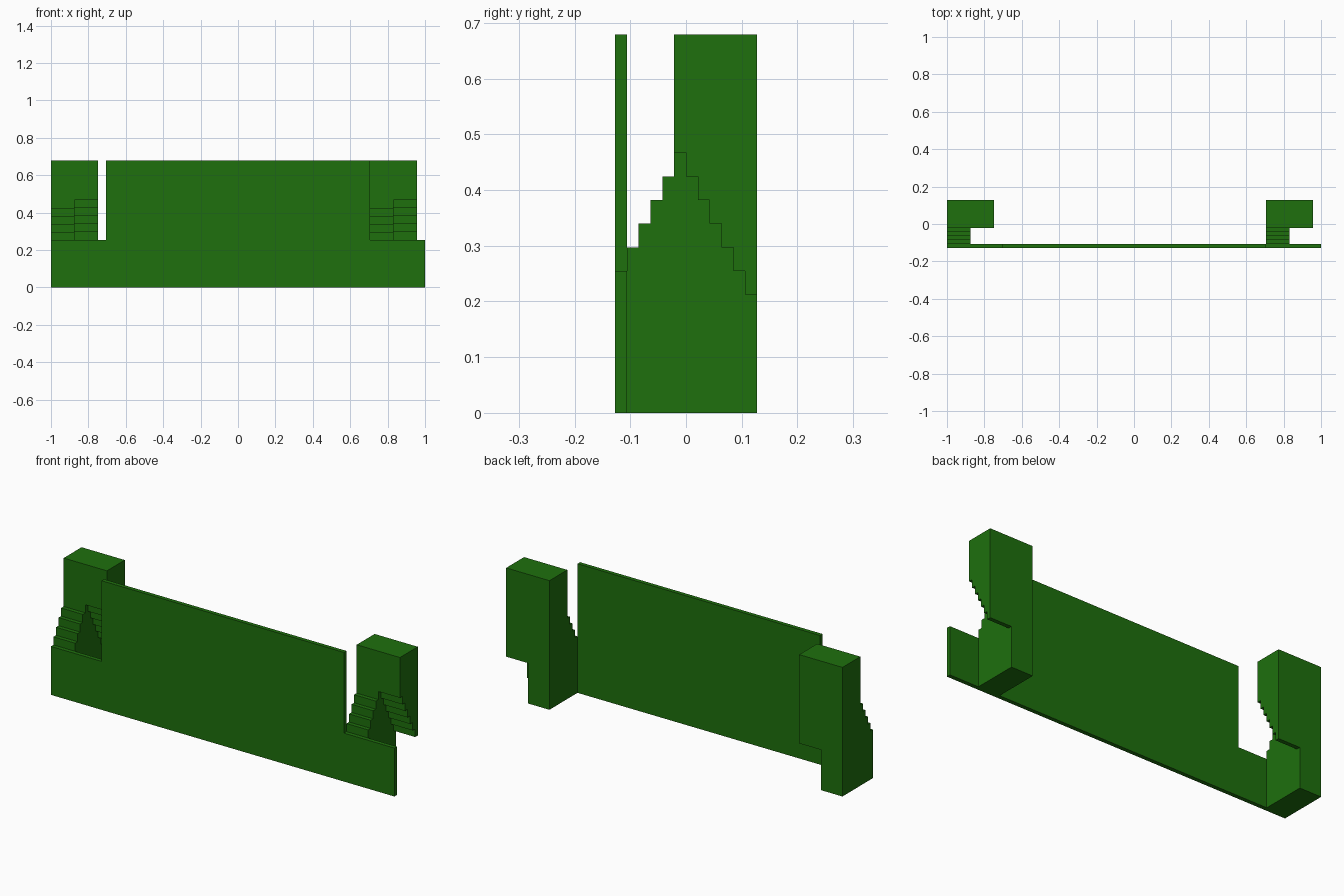
import bpy, bmesh
from mathutils import Vector

if "Cube" in bpy.data.objects:
    bpy.data.objects.remove(bpy.data.objects["Cube"])

S = 0.02123          # tread depth; riser is twice this
R = 2 * S
TOP, BACK, FRONT = 16 * R, 6 * S, -6 * S   # 0.68, 0.127, -0.127

green = bpy.data.materials.new("green")
green.diffuse_color = (0.013, 0.16, 0.004, 1)
green.use_nodes = True
green.node_tree.nodes["Principled BSDF"].inputs["Base Color"].default_value = green.diffuse_color


def prism(name, profile, offset):
    """Extrude a closed 3D profile along offset."""
    bm = bmesh.new()
    face = bm.faces.new([bm.verts.new(p) for p in profile])
    ext = bmesh.ops.extrude_face_region(bm, geom=[face], use_keep_orig=True)
    moved = [g for g in ext["geom"] if isinstance(g, bmesh.types.BMVert)]
    bmesh.ops.translate(bm, verts=moved, vec=Vector(offset))
    bmesh.ops.recalc_face_normals(bm, faces=bm.faces)
    mesh = bpy.data.meshes.new(name)
    bm.to_mesh(mesh)
    bm.free()
    mesh.materials.append(green)
    obj = bpy.data.objects.new(name, mesh)
    bpy.context.collection.objects.link(obj)
    return obj


# Thin front wall, low at both ends and tall in the middle
low, w = 6 * R, 0.706
wall = [(-1, 0), (1, 0), (1, low), (w, low), (w, TOP), (-w, TOP), (-w, low), (-1, low)]
prism("front_wall", [(x, FRONT, z) for x, z in wall], (0, S, 0))

# Rising steps with the tall block behind, standing on the floor
stair = [(BACK, 0), (-5 * S, 0)]
for i in range(4):
    stair += [((i - 5) * S, (7 + i) * R), ((i - 4) * S, (7 + i) * R)]
stair += [(-S, TOP), (BACK, TOP)]

# Overhanging half: tall block with a stepped underside
overhang = [(BACK, TOP), (-S, TOP)]
for i in range(7):
    overhang += [((i - 1) * S, (11 - i) * R), (i * S, (11 - i) * R)]

half = 0.1258
for side, x in (("left", -1.0), ("right", w)):
    prism(side + "_stair", [(x, y, z) for y, z in stair], (half, 0, 0))
    prism(side + "_overhang", [(x + half, y, z) for y, z in overhang], (half, 0, 0))
